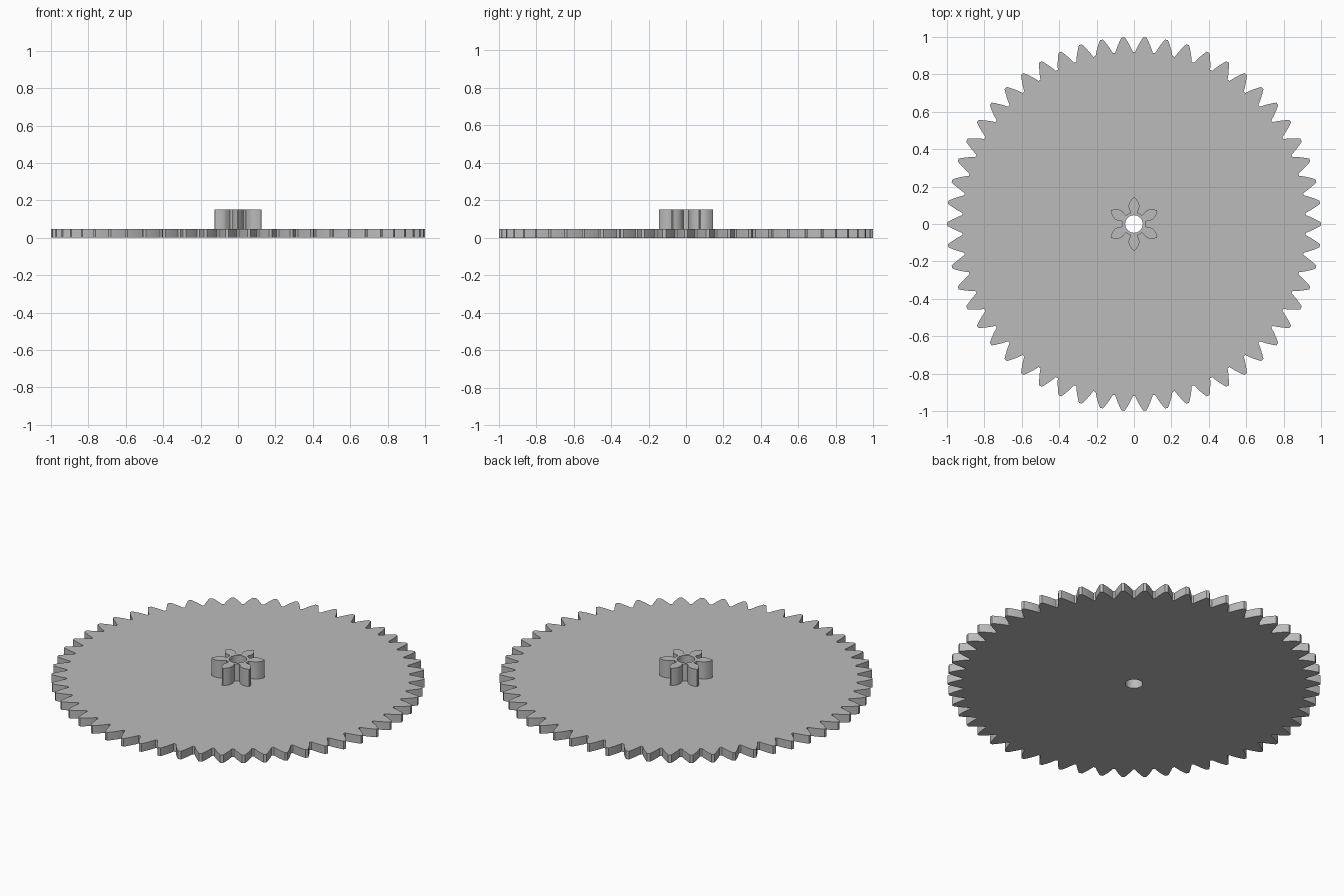
import bpy
import bmesh
from math import acos, cos, sin, tan, pi, radians

cube = bpy.data.objects.get("Cube")
if cube:
    bpy.data.objects.remove(cube, do_unlink=True)

MODULE = 1 / 28
PRESSURE = radians(28)
BORE = 0.047
PLATE_TOP, PINION_TOP = 0.048, 0.15

grey = bpy.data.materials.new("plain grey")
grey.use_nodes = True
grey.diffuse_color = (0.5, 0.5, 0.5, 1)
grey.node_tree.nodes["Principled BSDF"].inputs["Base Color"].default_value = (0.5, 0.5, 0.5, 1)


def involute(angle):
    return tan(angle) - angle


def gear_outline(teeth, start, steps=6):
    """Involute gear profile, with radial flanks below the base circle."""
    pitch = MODULE * teeth / 2
    base = pitch * cos(PRESSURE)
    root, tip = pitch - 1.25 * MODULE, pitch + MODULE
    low = max(root, base)
    flank = []
    for i in range(steps):
        r = low + (tip - low) * i / (steps - 1)
        half = pi / (2 * teeth) + involute(PRESSURE) - involute(acos(min(1, base / r)))
        flank.append((r, half))
    if root < base:
        flank.insert(0, (root, flank[0][1]))
    tooth = [(r, -a) for r, a in flank] + [(r, a) for r, a in reversed(flank)]
    tooth.append((root, pi / teeth))
    points = []
    for k in range(teeth):
        centre = start + 2 * pi * k / teeth
        points += [(r * cos(centre + a), r * sin(centre + a)) for r, a in tooth]
    return points


def circle(radius, sides=48):
    return [(radius * cos(2 * pi * i / sides), radius * sin(2 * pi * i / sides))
            for i in range(sides)]


def make_gear(name, teeth, start, bottom, top):
    bm = bmesh.new()
    edges = []
    for loop in (gear_outline(teeth, start), circle(BORE)):
        verts = [bm.verts.new((x, y, bottom)) for x, y in loop]
        edges += [bm.edges.new((verts[i - 1], verts[i])) for i in range(len(verts))]
    # Fill between the outline and the bore, then raise to thickness
    bmesh.ops.triangle_fill(bm, edges=edges, use_beauty=True, normal=(0, 0, 1))
    raised = bmesh.ops.extrude_face_region(bm, geom=bm.faces[:], use_keep_orig=True)
    moved = [g for g in raised["geom"] if isinstance(g, bmesh.types.BMVert)]
    bmesh.ops.translate(bm, verts=moved, vec=(0, 0, top - bottom))
    bmesh.ops.recalc_face_normals(bm, faces=bm.faces[:])
    mesh = bpy.data.meshes.new(name)
    bm.to_mesh(mesh)
    bm.free()
    mesh.materials.append(grey)
    obj = bpy.data.objects.new(name, mesh)
    bpy.context.collection.objects.link(obj)
    bpy.ops.object.select_all(action="DESELECT")
    obj.select_set(True)
    bpy.context.view_layer.objects.active = obj
    bpy.ops.object.shade_smooth_by_angle(angle=radians(20))
    return obj


# Large toothed wheel with the small pinion standing on it
make_gear("large_gear", 54, 0, 0, PLATE_TOP)
make_gear("pinion", 6, pi / 2, PLATE_TOP, PINION_TOP)
